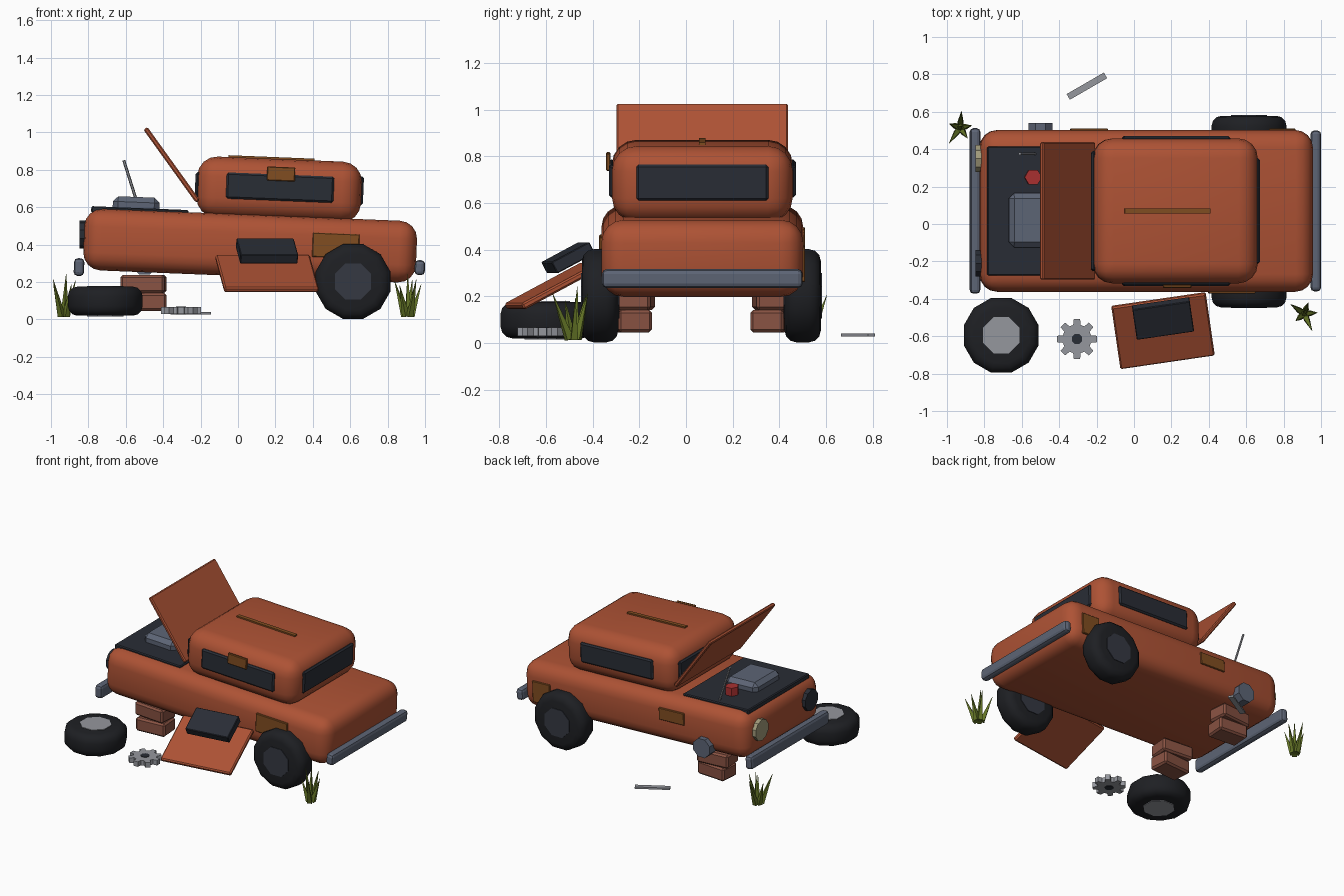
import bpy, bmesh, math
from mathutils import Matrix, Vector, Euler

if "Cube" in bpy.data.objects:
    bpy.data.objects.remove(bpy.data.objects["Cube"])

R = math.radians
CY = 0.07                      # centre line of the car
TILT = (0, R(2.3), 0)          # car sags towards the rear


def mat(name, *rgb):
    m = bpy.data.materials.new(name)
    m.diffuse_color = (*rgb, 1)
    m.use_nodes = True
    m.node_tree.nodes["Principled BSDF"].inputs["Base Color"].default_value = m.diffuse_color
    return m


PAINT = mat("faded_paint", 0.42, 0.085, 0.035)
DARK = mat("dark_glass", 0.022, 0.026, 0.036)
TYRE = mat("rubber", 0.013, 0.014, 0.017)
HUB = mat("dark_hub", 0.035, 0.04, 0.055)
CHROME = mat("dull_chrome", 0.11, 0.13, 0.18)
STEEL = mat("steel", 0.30, 0.31, 0.34)
RUST = mat("rust", 0.22, 0.075, 0.015)
BRICK = mat("brick", 0.25, 0.085, 0.055)
GRASS = mat("grass", 0.13, 0.18, 0.02)
LAMP = mat("lamp", 0.36, 0.33, 0.20)
RED = mat("red_cap", 0.40, 0.03, 0.03)


def finish(name, bm, loc, rot, material, smooth):
    bmesh.ops.recalc_face_normals(bm, faces=bm.faces)
    me = bpy.data.meshes.new(name)
    bm.to_mesh(me)
    bm.free()
    ob = bpy.data.objects.new(name, me)
    bpy.context.collection.objects.link(ob)
    ob.location, ob.rotation_euler = loc, rot
    me.materials.append(material)
    if smooth:
        bpy.ops.object.select_all(action='DESELECT')
        ob.select_set(True)
        bpy.context.view_layer.objects.active = ob
        bpy.ops.object.shade_smooth_by_angle(angle=R(smooth))
    return ob


def box(name, loc, size, material, rot=(0, 0, 0), bevel=0.0, seg=1, smooth=0):
    bm = bmesh.new()
    bmesh.ops.create_cube(bm, size=1, matrix=Matrix.Diagonal((*size, 1)))
    if bevel:
        bmesh.ops.bevel(bm, geom=bm.edges[:], offset=bevel, segments=seg,
                        profile=0.5, affect='EDGES')
    return finish(name, bm, loc, rot, material, smooth)


def cyl(name, loc, r, depth, material, rot=(0, 0, 0), sides=8, r2=None,
        bevel=0.0, seg=3, smooth=0):
    bm = bmesh.new()
    bmesh.ops.create_cone(bm, cap_ends=True, segments=sides, radius1=r,
                          radius2=r if r2 is None else r2, depth=depth,
                          matrix=Matrix.Rotation(math.pi / sides, 4, 'Z'))
    if bevel:
        rims = [e for e in bm.edges if abs(e.verts[0].co.z - e.verts[1].co.z) < 1e-4]
        bmesh.ops.bevel(bm, geom=rims, offset=bevel, segments=seg,
                        profile=0.5, affect='EDGES')
    return finish(name, bm, loc, rot, material, smooth)


# Body and cabin shells
box("body", (0.065, CY, 0.395), (1.78, 0.865, 0.33), PAINT, TILT, 0.095, 4, 40)
box("cabin", (0.22, CY, 0.695), (0.88, 0.775, 0.325), PAINT, TILT, 0.105, 4, 40)

# Windows: two sides, windscreen and rear
for side, s in (("right", -1), ("left", 1)):
    box(side + "_window", (0.225, CY + s * 0.388, 0.705), (0.575, 0.025, 0.14),
        DARK, TILT, 0.01)
box("windscreen", (-0.217, CY, 0.71), (0.025, 0.64, 0.155), DARK, TILT, 0.01)
box("rear_window", (0.658, CY, 0.688), (0.025, 0.565, 0.155), DARK, TILT, 0.01)

# Rust patches
box("roof_rust", (0.18, CY, 0.86), (0.46, 0.028, 0.018), RUST, TILT)
box("window_rust", (0.23, -0.333, 0.778), (0.15, 0.018, 0.075), RUST, TILT, 0.004)
box("right_rear_rust", (0.523, -0.364, 0.395), (0.25, 0.016, 0.13), RUST, TILT, 0.004)
box("left_front_rust", (-0.24, 0.503, 0.45), (0.20, 0.016, 0.085), RUST, TILT, 0.004)
box("left_rear_rust", (0.79, 0.503, 0.34), (0.14, 0.016, 0.15), RUST, TILT, 0.004)

# Bumpers and headlights
box("front_bumper", (-0.85, CY, 0.28), (0.055, 0.885, 0.095), CHROME, TILT, 0.02, 2)
box("rear_bumper", (0.972, CY, 0.277), (0.055, 0.86, 0.08), CHROME, TILT, 0.02, 2)
for name, y, m in (("lit_headlight", CY + 0.28, LAMP), ("broken_headlight", CY - 0.28, DARK)):
    cyl(name, (-0.825, y, 0.455), 0.075, 0.045, m, (0, R(90), 0), 10)

# Engine bay with block, filler cap and dipstick
box("engine_bay", (-0.525, CY, 0.578), (0.52, 0.69, 0.035), DARK, TILT, 0.006)
box("engine_block", (-0.545, 0.02, 0.60), (0.25, 0.29, 0.11), CHROME, TILT, 0.028)
cyl("filler_cap", (-0.54, 0.25, 0.615), 0.046, 0.075, RED, TILT, 6)
cyl("dipstick", (-0.568, 0.375, 0.715), 0.008, 0.285, STEEL, (0, R(-17.5), 0), 6)

# Raised bonnet
box("bonnet", (-0.355, CY, 0.827), (0.48, 0.735, 0.026), PAINT, (0, R(54.3), 0), 0.007)


# Wheels: bevelled tyre with a flat hub
def wheel(name, loc, rot, hub_mat):
    cyl(name + "_tyre", loc, 0.207, 0.156, TYRE, rot, 12, bevel=0.052, smooth=35)
    cyl(name + "_hub", loc, 0.105, 0.164, hub_mat, rot, 8)


wheel("right_rear_wheel", (0.615, CY - 0.438, 0.203), (R(90), 0, 0), HUB)
wheel("left_rear_wheel", (0.615, CY + 0.43, 0.203), (R(90), 0, 0), HUB)
wheel("loose_wheel", (-0.71, -0.595, 0.098), (0, 0, 0), STEEL)

# Bare axle end on the left
cyl("axle_drum", (-0.50, 0.50, 0.305), 0.07, 0.08, CHROME, (R(90), 0, 0), 8)
cyl("axle_stub", (-0.50, 0.42, 0.305), 0.03, 0.12, CHROME, (R(90), 0, 0), 8)

# Brick stacks under the front
for side, y, a in (("right", -0.225, 1), ("left", 0.355, -1)):
    box(side + "_lower_brick", (-0.495, y, 0.094), (0.22, 0.145, 0.095), BRICK,
        (0, 0, R(4 * a)), 0.012)
    box(side + "_upper_brick", (-0.505, y + 0.01, 0.19), (0.235, 0.145, 0.095), BRICK,
        (0, 0, R(-5 * a)), 0.012)

# Fallen door with its glass
DOOR = (R(28), 0, R(8.3))
box("fallen_door", (0.155, -0.57, 0.245), (0.51, 0.38, 0.03), PAINT, DOOR, 0.008)
box("door_glass", (0.155, -0.505, 0.366), (0.31, 0.185, 0.055), DARK, DOOR, 0.004)

# Gear: eight-toothed ring outline with a dark bore
bm = bmesh.new()
outline = []
for i in range(8):
    for da, r in ((-15, 0.078), (-9, 0.108), (9, 0.108), (15, 0.078)):
        a = R(i * 45 + da)
        outline.append(bm.verts.new((r * math.cos(a), r * math.sin(a), 0)))
face = bm.faces.new(outline)
top = bmesh.ops.extrude_face_region(bm, geom=[face])["geom"]
bmesh.ops.translate(bm, vec=(0, 0, 0.036),
                    verts=[v for v in top if isinstance(v, bmesh.types.BMVert)])
finish("gear", bm, (-0.305, -0.615, 0.03), (0, 0, 0), STEEL, 0)
cyl("gear_bore", (-0.305, -0.615, 0.048), 0.03, 0.042, DARK)

# Loose trim strip
box("trim_strip", (-0.252, 0.737, 0.034), (0.23, 0.035, 0.013), STEEL, (0, 0, R(30)))

# Grass clumps: (angle, lean, height) for each blade
BLADES = ((10, 14, 0.20), (85, 20, 0.20), (160, 15, 0.17), (235, 22, 0.21), (305, 17, 0.18), (40, 3, 0.225))
for name, x, y, turn in (("left_grass", -0.93, 0.515, 0), ("right_grass", 0.91, -0.48, 60)):
    for i, (ang, lean, h) in enumerate(BLADES):
        rot = Euler((0, R(lean), R(ang + turn)))
        up = rot.to_matrix() @ Vector((0, 0, 1))
        base = Vector((x + up.x * 0.06, y + up.y * 0.06, 0.018))
        cyl(f"{name}_blade_{i}", base + up * h / 2, 0.022, h, GRASS, rot, 4, r2=0.001)
